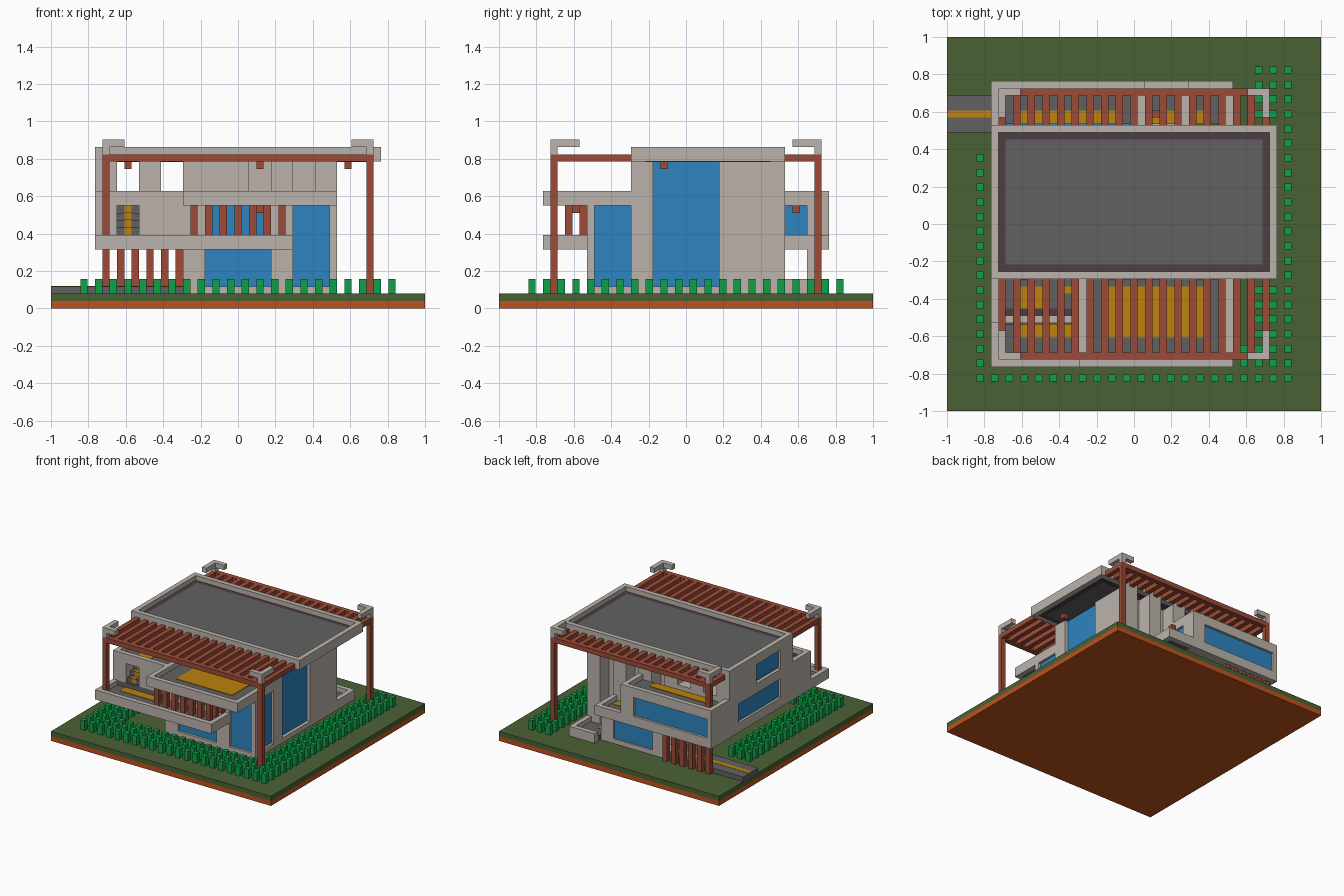
import bpy, bmesh
from mathutils import Vector

if "Cube" in bpy.data.objects:
    bpy.data.objects.remove(bpy.data.objects["Cube"], do_unlink=True)

U = 2 / 51  # building module; all sizes below are in modules


def material(name, r, g, b):
    lin = [((c / 255 + 0.055) / 1.055) ** 2.4 for c in (r, g, b)] + [1]
    m = bpy.data.materials.new(name)
    m.use_nodes = True
    m.diffuse_color = lin
    bsdf = next(n for n in m.node_tree.nodes if n.type == 'BSDF_PRINCIPLED')
    bsdf.inputs["Base Color"].default_value = lin
    return m


CONCRETE = material("concrete", 188, 180, 172)
GREY = material("grey_paving", 97, 97, 97)
WOOD = material("red_wood", 157, 75, 55)
GRASS = material("grass_green", 74, 97, 52)
SOIL = material("soil_orange", 190, 82, 30)
GLASS = material("blue_glass", 45, 133, 193)
YELLOW = material("yellow", 190, 130, 14)
LEAF = material("leaf_green", 14, 160, 72)
GUTTER = material("dark_gutter", 78, 62, 68)


def boxes(name, mat, *items):
    """One object from boxes given as (x0, x1, y0, y1, z0, z1)."""
    bm = bmesh.new()
    for x0, x1, y0, y1, z0, z1 in items:
        vs = bmesh.ops.create_cube(bm, size=1)["verts"]
        size = Vector((x1 - x0, y1 - y0, z1 - z0))
        mid = Vector((x0 + x1, y0 + y1, z0 + z1)) / 2
        for v in vs:
            v.co = (v.co * size + mid) * U
    me = bpy.data.meshes.new(name)
    bm.to_mesh(me)
    bm.free()
    me.materials.append(mat)
    ob = bpy.data.objects.new(name, me)
    bpy.context.collection.objects.link(ob)
    return ob


def bar(x, y, z0, z1):
    """Upright one-module bar."""
    return (x - .5, x + .5, y - .5, y + .5, z0, z1)


def terrace(name, x0, x1, y0, y1, z0, sides):
    """Grey floor with a two-module parapet on the listed sides."""
    boxes(name + "_floor", GREY, (x0 + .1, x1 - .1, y0 + .1, y1 - .1, z0 + .05, z0 + 1))
    rails = {"l": (x0, x0 + 1, y0, y1, z0, z0 + 2), "r": (x1 - 1, x1, y0, y1, z0, z0 + 2),
             "f": (x0, x1, y0, y0 + 1, z0, z0 + 2), "b": (x0, x1, y1 - 1, y1, z0, z0 + 2)}
    boxes(name + "_parapet", CONCRETE, *[rails[s] for s in sides])


# Ground
boxes("soil", SOIL, (-25.5, 25.5, -25.5, 25.5, 0, 1))
boxes("lawn", GRASS, (-25.5, 25.5, -25.5, 25.5, 1, 2))
boxes("driveway", GREY, (-25.5, -7.5, 12.5, 17.5, 2, 3))
boxes("driveway_stripe", YELLOW, (-25.5, -7.5, 14.5, 15.5, 2.9, 3.05))
boxes("foundation", CONCRETE, (-7.5, 13.5, -13.5, 13.5, 2, 3), (-7.5, 7.5, 13.5, 17.5, 2, 3))

# Hedges of small square shrubs
odd = range(-21, 22, 2)
spots = {(x, y) for x in odd for y in (-21, -19, -17)}
spots |= {(x, y) for x in (17, 19, 21) for y in odd}
spots |= {(x, y) for x in (-21, -19, -17) for y in range(-21, 10, 2)}
boxes("shrubs", LEAF, *[bar(x, y, 2, 4) for x, y in sorted(spots)])

# Main block: core, front wall, rear fins and tall side window
boxes("core", CONCRETE, (-7.5, 12.3, -6.5, 10.5, 2, 20))
boxes("right_wall", CONCRETE, (12.3, 13.5, -7.5, -4.5, 2, 20), (12.3, 13.5, 4.5, 13.5, 2, 20))
boxes("right_window", GLASS, (12.2, 12.8, -4.5, 4.5, 3, 20))
boxes("front_upper_wall", CONCRETE, (-7.5, 1.5, -7.5, -6.5, 14, 20),
      (4.5, 7.5, -7.5, -6.5, 14, 20), (10.5, 13.5, -7.5, -6.5, 14, 20))
boxes("rear_fins", CONCRETE, *[(x, x + 3, 10.5, 13.5, 2, 20) for x in (-7.5, -1.5, 4.5, 10.5)])

# Front block with lower, middle and corner windows
boxes("front_frame", CONCRETE,
      (-7.5, -4.5, -13.5, -6.5, 2, 14), (4.5, 7.5, -13.5, -6.5, 2, 14),
      (-4.5, 4.5, -13.5, -6.5, 8, 10), (12.5, 13.5, -13.5, -12.5, 2, 14))
boxes("front_windows", GLASS, (-4.5, 4.5, -13, -6.5, 3, 8), (-4.5, 4.5, -13, -6.5, 10, 14))
boxes("corner_window", GLASS, (7.5, 13, -13, -7, 3, 14))

# Left wing: open carport below, rooms above
boxes("left_wing_slab", GREY, (-19.4, -7.5, -13.5, 13.5, 8.05, 10))
boxes("left_wing_slab_edge", CONCRETE, (-19.5, -18.5, -13.5, 13.5, 8, 10))
boxes("left_wing_core", CONCRETE, (-18.8, -7.5, -7.5, 13.5, 10, 14))
boxes("left_wall", CONCRETE, (-19.5, -18.5, -7.5, -3.5, 10, 14), (-19.5, -18.5, 10.5, 13.5, 10, 14),
      (-19.5, -7.5, -7.5, 13.5, 14, 16),
      (-19.5, -16.5, -7.5, -3.5, 16, 20), (-19.5, -16.5, 4.5, 13.5, 16, 20),
      (-18.8, -16.5, -3.5, 4.5, 16, 20), (-13.5, -10.5, -7.5, 13.5, 16, 20))
boxes("left_windows", GLASS, (-19, -18.7, -3.5, 10.5, 10, 14), (-19, -18.7, -3.5, 4.5, 16.3, 19.7))
boxes("stair_walls", CONCRETE, (-19.5, -16.5, -13.5, -7.5, 10, 14), (-13.5, -7.5, -13.5, -7.5, 10, 14))

# Stairs with a yellow runner
boxes("stairs", GREY, *[(-16.5, -13.5, -13 + i, -7.5, 10 + i, 11 + i) for i in range(4)])
boxes("stair_runner", YELLOW, *[(-15.5, -14.5, -13.1 + i, -12 + i, 10 + i, 11.1 + i) for i in range(4)])

# Rear left room with wide window, rear ground wall
boxes("rear_room", CONCRETE, (-19.5, 1.5, 13.5, 18.8, 8, 10), (-19.5, -18.5, 13.5, 19.5, 8, 14),
      (-1.5, 1.5, 16.5, 19.5, 8, 14), (-19.5, 1.5, 18.5, 19.5, 8, 10))
boxes("rear_window", GLASS, (-18.5, -1.5, 13.5, 19, 10, 14), (-1.5, 1, 13.5, 16.5, 10, 14))
boxes("rear_ground_wall", CONCRETE, (-7.5, -4.5, 16.5, 17.5, 2, 8), (4.5, 7.5, 16.5, 17.5, 2, 8))
boxes("rear_ground_window", GLASS, (-4.5, 4.5, 16.8, 17.2, 3, 8))

# Terraces
terrace("front_lower_terrace", -19.5, 7.5, -19.5, -13.5, 8, "lfr")
terrace("front_upper_terrace", -7.5, 13.5, -19.5, -7.5, 14, "lfr")
terrace("left_upper_terrace", -19.5, -7.5, -13.5, -7.5, 14, "lf")
terrace("rear_upper_terrace", -19.5, 1.5, 13.5, 19.5, 14, "lrb")
terrace("rear_middle_terrace", 1.5, 7.5, 13.5, 19.5, 8, "rb")
terrace("rear_low_terrace", 7.5, 13.5, 13.5, 19.5, 2, "rb")
boxes("terrace_gutter", GUTTER, (-17.5, -7.5, -12.5, -11.5, 14.9, 15.05))
boxes("terrace_rugs", YELLOW, (-3.5, 9.5, -15.5, -8.5, 15, 15.1), (-15.5, -12.5, -11.5, -8.5, 15, 15.1),
      (-9.5, -7.5, -9.5, -8.5, 15, 15.1), (-16.5, -8.5, -15.5, -13.6, 9, 9.1),
      (-15.5, -2.5, 13.6, 15.5, 15, 15.1), (2.5, 6, 13.6, 15.5, 9, 9.1),
      (8, 9.5, 13.6, 15.5, 3, 3.1))

# Roof
boxes("roof_parapet", CONCRETE, (-19.5, 19.5, -7.5, -6.5, 20, 22), (-19.5, 19.5, 12.5, 13.5, 20, 22),
      (-19.5, -18.5, -6.5, 12.5, 20, 22), (18.5, 19.5, -6.5, 12.5, 20, 22))
boxes("roof_gutter", GUTTER, (-18.5, 18.5, -6.5, 12.5, 20.02, 21))
boxes("roof_panel", GREY, (-17.5, 17.5, -5.5, 11.5, 19.97, 21.1))

# Pergolas front and rear, with corner brackets
even = range(-18, 19, 2)
for name, s, wall in (("front", -1, 7.5), ("rear", 1, 13.5)):
    def span(a, b):
        return tuple(sorted((a * s, b * s)))
    boxes(name + "_pergola", WOOD, (-18.5, 18.5, *span(17.5, 18.5), 20, 21),
          *[(x - .5, x + .5, *span(wall, 17.5), 20, 21) for x in even])
    for side, sx in (("left", 1), ("right", -1)):
        xs = sorted((15.5 * sx, 18.5 * sx))
        xc = sorted((17.5 * sx, 18.5 * sx))
        boxes(f"{name}_{side}_bracket", CONCRETE, (*xs, *span(17.5, 18.5), 22, 23),
              (*xc, *span(14.5, 17.5), 22, 23), (*xc, *span(17.5, 18.5), 21, 22))
boxes("pergola_posts", WOOD, bar(18, -18, 2, 20), bar(18, 18, 2, 20),
      bar(-18, -18, 10, 20), bar(-18, 18, 16, 20))

# Timber screens and ceiling lamps
boxes("terrace_screen", WOOD, *[bar(x, -18, 10, 14) for x in range(-6, 7, 2)],
      bar(6, -16, 10, 14), bar(6, -14, 10, 14))
boxes("carport_screen", WOOD, *[bar(x, 18, 2, 8) for x in range(-18, -7, 2)])
boxes("ceiling_lamps", WOOD, bar(15, -3, 19, 20), bar(-15, -3, 19, 20), bar(3, -7, 19, 20),
      bar(3, -15, 13, 14), bar(3, 15, 13, 14))
